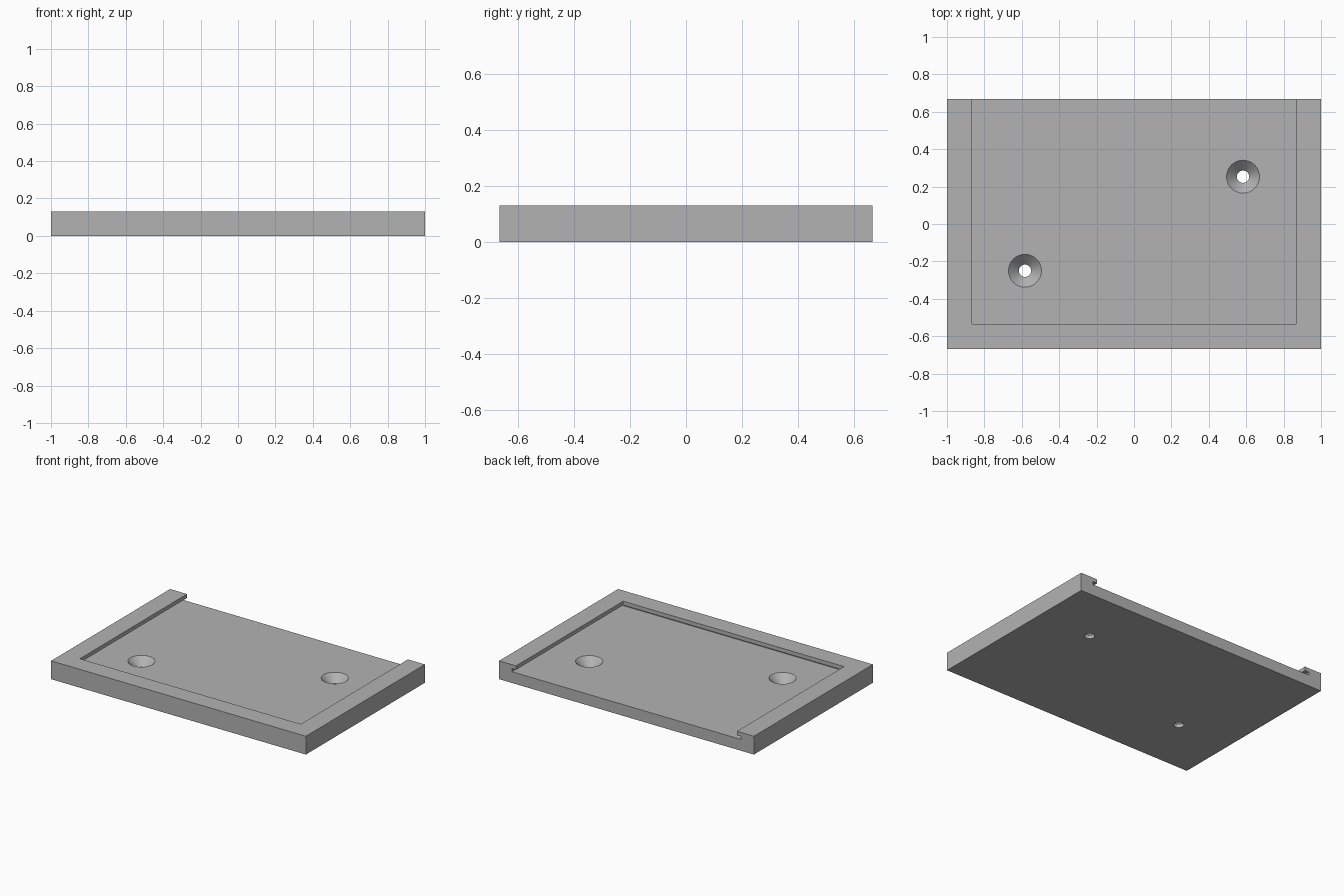
import bpy, bmesh, math
from mathutils import Matrix

cube = bpy.data.objects.get("Cube")
if cube:
    bpy.data.objects.remove(cube, do_unlink=True)

HALF_X, HALF_Y, HEIGHT = 1.0, 0.667, 0.13
FLOOR, LIP_UNDERSIDE = 0.08, 0.102
LIP, GROOVE_WALL = 0.133, 0.1          # lip width, wall left behind the groove
HOLE_R, SINK_R = 0.033, 0.088

grey = bpy.data.materials.new("plain_grey")
grey.use_nodes = True
colour = (0.45, 0.45, 0.45, 1)
grey.diffuse_color = colour
grey.node_tree.nodes["Principled BSDF"].inputs["Base Color"].default_value = colour


def add_object(name, bm):
    bmesh.ops.recalc_face_normals(bm, faces=bm.faces)
    mesh = bpy.data.meshes.new(name)
    bm.to_mesh(mesh)
    bm.free()
    mesh.materials.append(grey)
    obj = bpy.data.objects.new(name, mesh)
    bpy.context.scene.collection.objects.link(obj)
    return obj


def box(name, low, high):
    bm = bmesh.new()
    size = [b - a for a, b in zip(low, high)]
    mid = [(a + b) / 2 for a, b in zip(low, high)]
    bmesh.ops.create_cube(bm, size=1, matrix=Matrix.Translation(mid) @ Matrix.Diagonal((*size, 1)))
    return add_object(name, bm)


def countersunk_hole(name, x, y):
    # Straight bore, 45 degree sink, then a straight run above the floor
    sink_start = FLOOR - (SINK_R - HOLE_R)
    profile = [(0, -0.05), (HOLE_R, -0.05), (HOLE_R, sink_start),
               (SINK_R, FLOOR), (SINK_R, HEIGHT + 0.1), (0, HEIGHT + 0.1)]
    bm = bmesh.new()
    verts = [bm.verts.new((r, 0, z)) for r, z in profile]
    edges = [bm.edges.new(pair) for pair in zip(verts, verts[1:])]
    bmesh.ops.spin(bm, geom=verts + edges, cent=(0, 0, 0), axis=(0, 0, 1),
                   angle=math.tau, steps=48)
    bmesh.ops.remove_doubles(bm, verts=bm.verts, dist=1e-4)
    bmesh.ops.translate(bm, verts=bm.verts, vec=(x, y, 0))
    return add_object(name, bm)


def pocket(name, margin, bottom, top):
    # Recess that is open at the back
    return box(name, (margin - HALF_X, margin - HALF_Y, bottom),
               (HALF_X - margin, HALF_Y + 0.1, top))


# Solid tray and the shapes removed from it
tray = box("sliding_tray", (-HALF_X, -HALF_Y, 0), (HALF_X, HALF_Y, HEIGHT))
cutters = [
    pocket("groove_cutter", GROOVE_WALL, FLOOR, LIP_UNDERSIDE),
    pocket("opening_cutter", LIP, (FLOOR + LIP_UNDERSIDE) / 2, HEIGHT + 0.1),
    countersunk_hole("left_hole_cutter", 0.583, 0.253),
    countersunk_hole("right_hole_cutter", -0.583, -0.25),
]
for cutter in cutters:
    cutter.hide_render = True
    cut = tray.modifiers.new(cutter.name, "BOOLEAN")
    cut.operation = "DIFFERENCE"
    cut.solver = "EXACT"
    cut.object = cutter

# Apply the cuts and drop the cutters
bpy.ops.object.select_all(action="DESELECT")
bpy.context.view_layer.objects.active = tray
tray.select_set(True)
for name in [m.name for m in tray.modifiers]:
    bpy.ops.object.modifier_apply(modifier=name)
for cutter in cutters:
    bpy.data.objects.remove(cutter, do_unlink=True)
bpy.ops.object.shade_smooth_by_angle(angle=math.radians(30))
